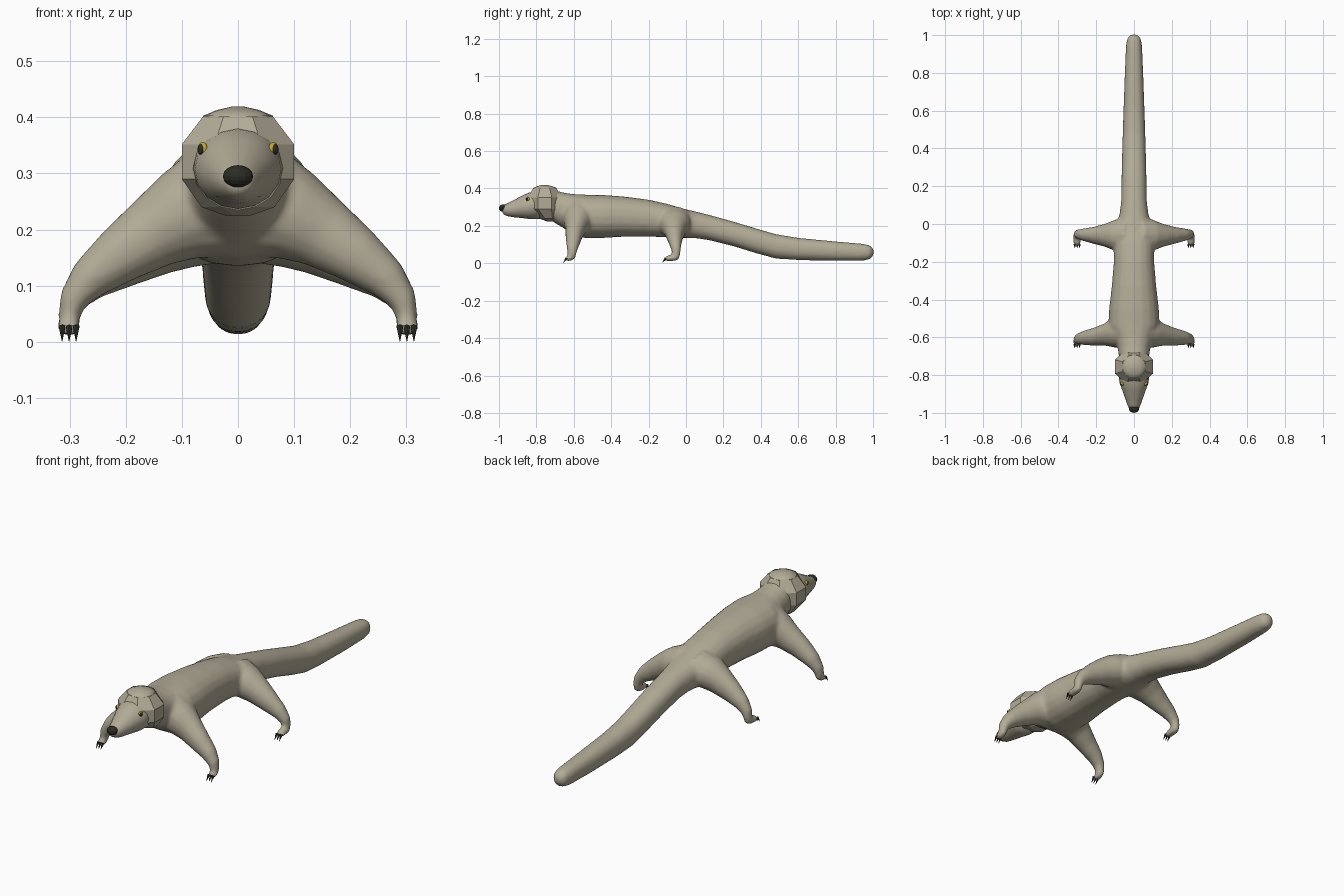
import bpy, bmesh, math
from mathutils import Vector, Matrix

if "Cube" in bpy.data.objects:
    bpy.data.objects.remove(bpy.data.objects["Cube"])


def material(name, color):
    m = bpy.data.materials.new(name)
    m.diffuse_color = (*color, 1)
    m.use_nodes = True
    m.node_tree.nodes["Principled BSDF"].inputs["Base Color"].default_value = m.diffuse_color
    return m


FUR = material("tan fur", (0.45, 0.41, 0.31))
DARK = material("near black", (0.025, 0.025, 0.018))
YELLOW = material("eye yellow", (0.55, 0.38, 0.03))


def finish(name, bm, mat, smooth=True):
    bmesh.ops.recalc_face_normals(bm, faces=bm.faces)
    me = bpy.data.meshes.new(name)
    bm.to_mesh(me)
    bm.free()
    me.materials.append(mat)
    for p in me.polygons:
        p.use_smooth = smooth
    ob = bpy.data.objects.new(name, me)
    bpy.context.collection.objects.link(ob)
    return ob


def power(v, e):
    return math.copysign(abs(v) ** e, v)


def loft(bm, rings, n=20, e=0.9, start=0.0):
    """Closed tube through rings of (center, side vector, up vector)."""
    loops = []
    for c, u, v in rings:
        angles = [start + 2 * math.pi * i / n for i in range(n)]
        loops.append([bm.verts.new(Vector(c) + Vector(u) * power(math.cos(a), e)
                                   + Vector(v) * power(math.sin(a), e)) for a in angles])
    for a, b in zip(loops, loops[1:]):
        for i in range(n):
            j = (i + 1) % n
            bm.faces.new((a[i], a[j], b[j], b[i]))
    bm.faces.new(loops[0][::-1])
    bm.faces.new(loops[-1])


def spine(bm, profile, **kw):
    """Loft along y from (y, top, bottom, half width)."""
    loft(bm, [((0, y, (t + b) / 2), (w, 0, 0), (0, 0, (t - b) / 2))
              for y, t, b, w in profile], **kw)


def limb(bm, path, s):
    """Loft from (x, y, z, thickness, y radius) in the x-z plane."""
    rings = []
    for i, (x, y, z, r, ry) in enumerate(path):
        a, b = path[max(i - 1, 0)], path[min(i + 1, len(path) - 1)]
        t = Vector((b[0] - a[0], 0, b[2] - a[2])).normalized()
        rings.append(((s * x, y, z), (0, ry, 0), (-s * t.z * r, 0, t.x * r)))
    loft(bm, rings, n=16, e=1)


def ellipsoid(bm, c, r, seg=12, rot=Matrix()):
    m = Matrix.Translation(c) @ rot @ Matrix.Diagonal((*r, 1))
    bmesh.ops.create_uvsphere(bm, u_segments=seg, v_segments=8, radius=1, matrix=m)


# Body: trunk, tail, legs and paws, fused by the remesh
body = bmesh.new()
spine(body, [
    (-0.75, .385, .25, .075), (-0.70, .39, .215, .08), (-0.65, .377, .185, .088),
    (-0.60, .37, .15, .105), (-0.54, .367, .135, .135), (-0.45, .366, .135, .132),
    (-0.33, .357, .142, .118), (-0.20, .34, .143, .107), (-0.10, .318, .138, .107),
    (-0.02, .294, .136, .098), (0.05, .277, .134, .077), (0.12, .26, .124, .068),
    (0.25, .224, .092, .066), (0.38, .185, .052, .063), (0.48, .156, .025, .06),
    (0.60, .136, .017, .056), (0.80, .117, .013, .049), (0.94, .105, .013, .043),
    (0.98, .098, .02, .037), (0.996, .085, .033, .024), (1.004, .07, .05, .01)])

FRONT = [(.03, -.575, .25, .11, .085), (.10, -.575, .225, .083, .08),
         (.15, -.585, .195, .066, .06), (.21, -.597, .155, .052, .048),
         (.265, -.603, .112, .038, .038), (.294, -.608, .075, .026, .029),
         (.301, -.61, .045, .02, .023), (.301, -.61, .02, .013, .016)]
HIND = [(.03, -.06, .225, .085, .10), (.10, -.06, .205, .076, .083),
        (.15, -.06, .18, .065, .062), (.21, -.06, .145, .052, .046),
        (.265, -.057, .108, .037, .034), (.294, -.054, .075, .026, .026),
        (.301, -.052, .045, .02, .021), (.301, -.052, .02, .014, .015)]
PAWS = [(-.615, -.642), (-.055, -.112)]

for s in (-1, 1):
    limb(body, FRONT, s)
    limb(body, HIND, s)
    for heel, toe in PAWS:
        loft(body, [((s * .301, y, z), (w, 0, 0), (0, 0, h)) for y, z, w, h in (
            (heel + .012, .034, .014, .014), (heel, .031, .02, .018),
            (toe + .012, .026, .021, .016), (toe, .023, .016, .01))], n=14, e=.9)
body_ob = finish("body", body, FUR)
rm = body_ob.modifiers.new("fuse", 'REMESH')
rm.mode = 'VOXEL'
rm.voxel_size = 0.008
rm.use_smooth_shade = True
sm = body_ob.modifiers.new("soften", 'SMOOTH')
sm.factor = 0.5
sm.iterations = 8

# Faceted head block with a shallow crown
head = bmesh.new()
k = 1 / math.cos(math.pi / 8)
loft(head, [((0, y, z), (rx * k, 0, 0), (0, ry * k, 0)) for y, z, rx, ry in (
    (-.725, .224, .02, .02), (-.735, .24, .065, .05), (-.755, .29, .1, .087),
    (-.755, .352, .1, .09), (-.755, .402, .062, .062))],
    n=8, e=1, start=math.pi / 8)
finish("head", head, FUR, False)
crown = bmesh.new()
loft(crown, [((0, -.755, z), (r, 0, 0), (0, r, 0)) for z, r in (
    (.398, .064), (.403, .062), (.413, .038), (.419, .012))], n=16, e=1)
finish("crown", crown, FUR)

# Tapered muzzle
muzzle = bmesh.new()
spine(muzzle, [(-.76, .392, .235, .085), (-.84, .378, .237, .077),
               (-.88, .36, .242, .062), (-.92, .338, .246, .048),
               (-.955, .32, .252, .036), (-.975, .31, .262, .027),
               (-.982, .304, .272, .018)], n=16, e=1)
finish("muzzle", muzzle, FUR)

# Nose
nose = bmesh.new()
ellipsoid(nose, (0, -.978, .295), (.027, .022, .02))
finish("nose", nose, DARK, False)

# Eyes with yellow rims and dark pupils
iris, pupil = bmesh.new(), bmesh.new()
for s in (-1, 1):
    turn = Matrix.Rotation(s * math.radians(50), 4, 'Z')
    eye = Vector((s * .063, -.846, .344))
    ellipsoid(iris, eye, (.011, .007, .012), rot=turn)
    ellipsoid(pupil, eye + Vector((s * .003, -.003, -.001)), (.007, .006, .0095), rot=turn)
finish("eye_rims", iris, YELLOW)
finish("pupils", pupil, DARK)

# Three claws on every paw
claws = bmesh.new()
for s in (-1, 1):
    for heel, toe in PAWS:
        for i in (-1, 0, 1):
            tilt = Matrix.Rotation(math.radians(145), 4, 'X')
            at = Matrix.Translation((s * .301 + i * .0125, toe - .006, .014))
            bmesh.ops.create_cone(claws, cap_ends=True, segments=6, radius1=.0065,
                                  radius2=.0005, depth=.032, matrix=at @ tilt)
finish("claws", claws, DARK, False)
